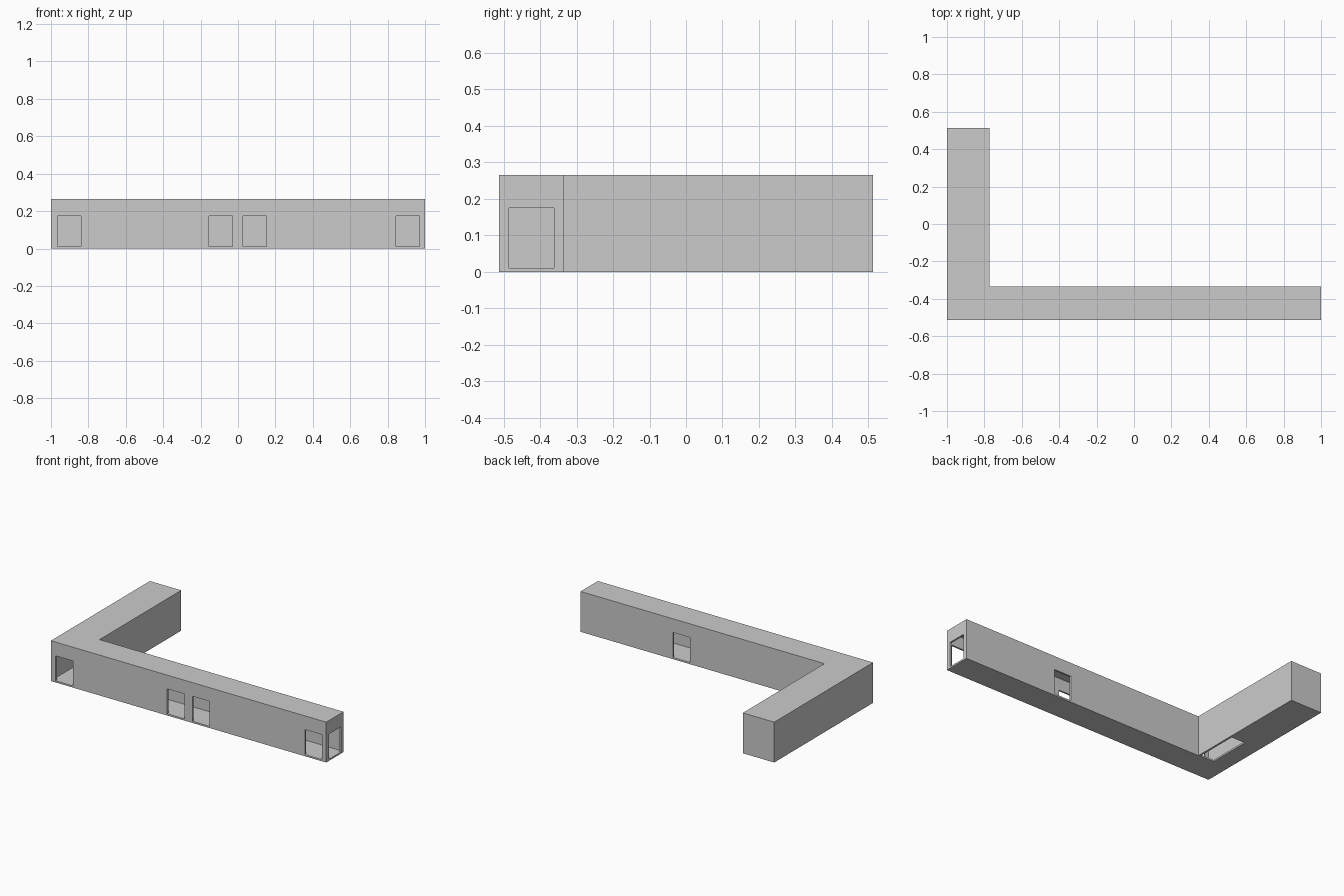
import bpy, bmesh

if "Cube" in bpy.data.objects:
    bpy.data.objects.remove(bpy.data.objects["Cube"])

H = 0.265     # outer height
T = 0.011     # wall, floor and ceiling thickness


def prism(name, outline, z0, z1):
    bm = bmesh.new()
    face = bm.faces.new([bm.verts.new((x, y, z0)) for x, y in outline])
    ext = bmesh.ops.extrude_face_region(bm, geom=[face])
    top = [v for v in ext["geom"] if isinstance(v, bmesh.types.BMVert)]
    bmesh.ops.translate(bm, verts=top, vec=(0, 0, z1 - z0))
    bmesh.ops.recalc_face_normals(bm, faces=bm.faces)
    mesh = bpy.data.meshes.new(name)
    bm.to_mesh(mesh)
    bm.free()
    ob = bpy.data.objects.new(name, mesh)
    bpy.context.collection.objects.link(ob)
    return ob


def box(name, x0, x1, y0, y1, z0, z1):
    return prism(name, [(x0, y0), (x1, y0), (x1, y1), (x0, y1)], z0, z1)


def l_outline(t):
    # L-shaped plan, inset by t
    return [(-1 + t, -0.513 + t), (1 - t, -0.513 + t), (1 - t, -0.334 - t),
            (-0.772 - t, -0.334 - t), (-0.772 - t, 0.513 - t), (-1 + t, 0.513 - t)]


# Hollow L-shaped corridor
corridor = prism("corridor", l_outline(0), 0, H)
cutters = [prism("interior_cutter", l_outline(T), T, H - T)]

# Doorways: four in front, one at the back, one in the right end
D0, D1 = T, 0.175
for x in (-0.965, -0.155, 0.028, 0.845):
    cutters.append(box("front_door_cutter", x, x + 0.125, -0.55, -0.49, D0, D1))
cutters.append(box("back_door_cutter", 0.203, 0.328, -0.36, -0.3, D0, D1))
cutters.append(box("end_door_cutter", 0.97, 1.05, -0.485, -0.362, D0, D1))

# Stairwell opening in the floor of the wing
cutters.append(box("stairwell_cutter", -0.885, -0.785, -0.33, -0.045, -0.05, 0.05))

for c in cutters:
    c.hide_render = True
    c.hide_set(True)
    mod = corridor.modifiers.new(c.name, "BOOLEAN")
    mod.operation = "DIFFERENCE"
    mod.solver = "EXACT"
    mod.object = c
